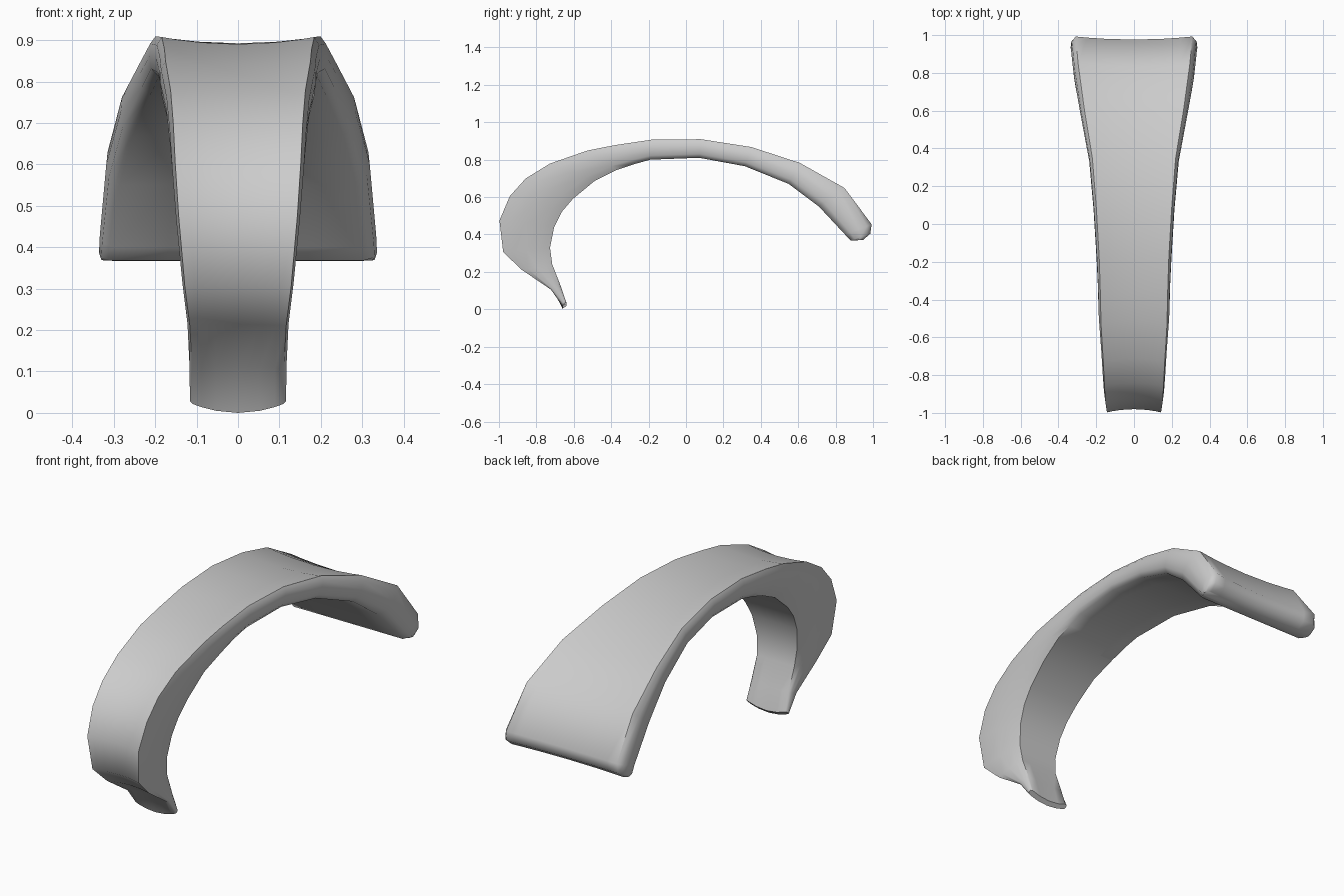
import bpy, bmesh
from mathutils import Vector

if "Cube" in bpy.data.objects:
    bpy.data.objects.remove(bpy.data.objects["Cube"])

# Stations along the arch, front tip to rear end:
# outer y, outer z, inner y, inner z, half width, inner width factor
STATIONS = [
    (-.658, .025, -.640, .042, .118, .97),
    (-.725, .105, -.670, .125, .119, .96),
    (-.880, .210, -.715, .240, .125, .93),
    (-.980, .305, -.727, .330, .138, .90),
    (-1.00, .475, -.705, .440, .154, .90),
    (-.945, .605, -.665, .520, .163, .92),
    (-.860, .700, -.605, .590, .168, .95),
    (-.730, .780, -.490, .685, .175, .98),
    (-.530, .850, -.370, .745, .188, 1),
    (-.380, .880, -.280, .775, .191, 1),
    (-.180, .910, -.190, .800, .198, 1),
    (.080, .912, .070, .810, .214, 1),
    (.350, .870, .315, .765, .237, 1),
    (.610, .785, .550, .670, .283, 1),
    (.850, .650, .710, .550, .318, 1),
    (.995, .455, .850, .400, .332, 1.01),
    (.988, .405, .880, .368, .334, 1.01),
    (.950, .372, .895, .367, .330, 1),
]
# Half section: across, through thickness (0 outer, 1 inner)
HALF = [(0, 0), (.45, 0), (.75, 0), (.93, 0), (.99, .2), (1, .5),
        (.98, .8), (.9, 1), (.5, 1), (0, 1)]
SECTION = HALF + [(-u, v) for u, v in HALF[-2:0:-1]]


def ring(bm, station, first):
    oy, oz, iy, iz, w, taper = station
    outer, inner = Vector((0, oy, oz)), Vector((0, iy, iz))
    direction = (inner - outer).normalized()
    thickness = (inner - outer).length
    verts = []
    for u, v in SECTION:
        p = outer.lerp(inner, v)
        if not first and v == 0:                       # shallow hollow on the outer face
            p += direction * min(.02, thickness * .3) * max(0, 1 - u * u)
        p.x = u * w * (1 + (taper - 1) * v)
        if first:                                      # bowed lower lip
            p.z -= .025 * (1 - u * u)
        verts.append(bm.verts.new(p))
    return verts


# Curved tapering band
bm = bmesh.new()
rings = [ring(bm, s, i == 0) for i, s in enumerate(STATIONS)]
n = len(SECTION)
for a, b in zip(rings, rings[1:]):
    for i in range(n):
        j = (i + 1) % n
        bm.faces.new((a[i], a[j], b[j], b[i]))
bm.faces.new(rings[0])
bm.faces.new(rings[-1])
bmesh.ops.recalc_face_normals(bm, faces=bm.faces)
mesh = bpy.data.meshes.new("curved_band")
bm.to_mesh(mesh)
bm.free()
band = bpy.data.objects.new("curved_band", mesh)
bpy.context.collection.objects.link(band)
bpy.context.view_layer.objects.active = band
band.select_set(True)
bpy.ops.object.shade_smooth_by_angle(angle=1.0)
